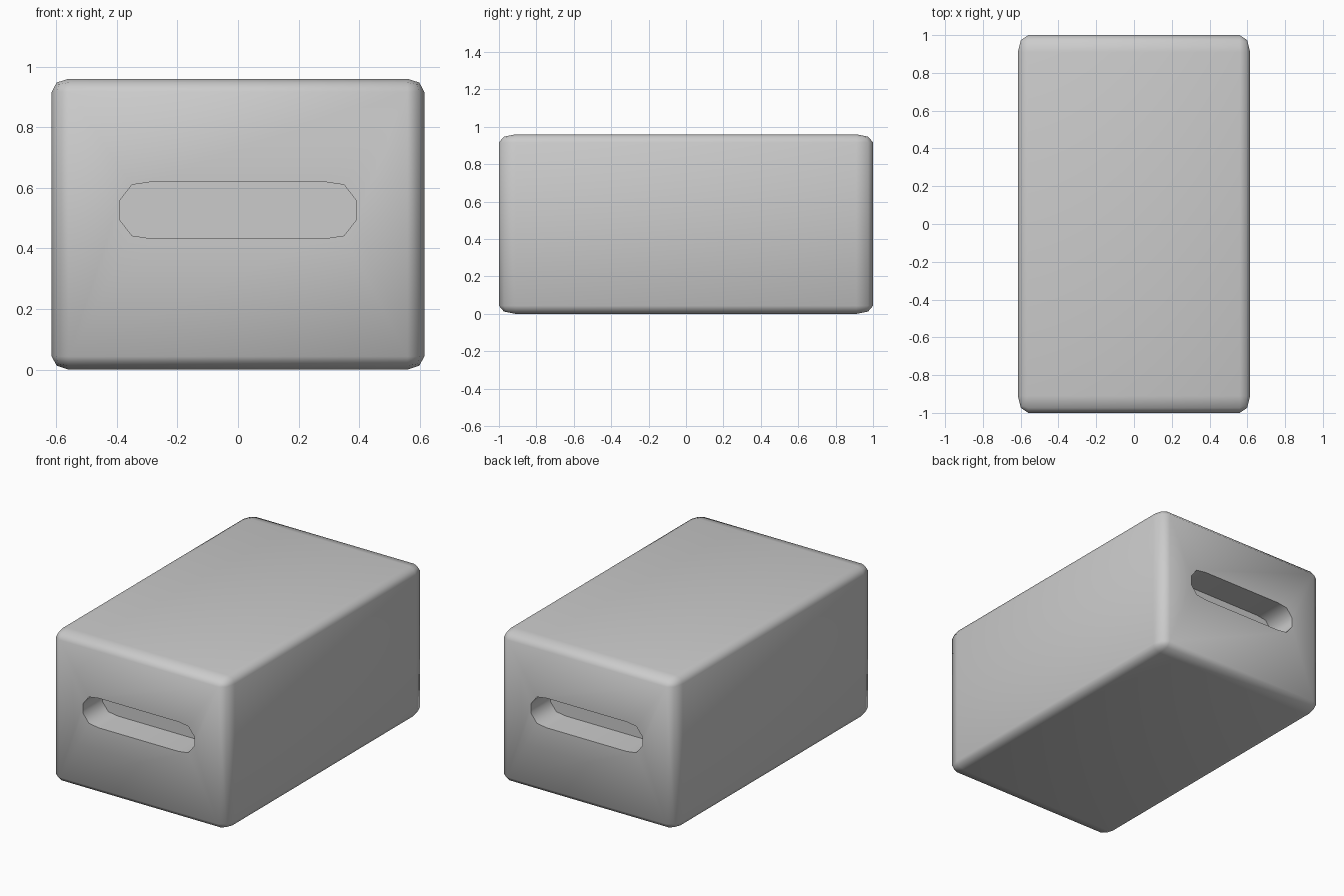
import bpy, bmesh, math
from mathutils import Vector

if "Cube" in bpy.data.objects:
    bpy.data.objects.remove(bpy.data.objects["Cube"])


def add_object(name, bm):
    bmesh.ops.recalc_face_normals(bm, faces=bm.faces[:])
    mesh = bpy.data.meshes.new(name)
    bm.to_mesh(mesh)
    bm.free()
    ob = bpy.data.objects.new(name, mesh)
    bpy.context.collection.objects.link(ob)
    return ob


# Box body: unit cube with a two-step bevel, then stretched to size
bm = bmesh.new()
bmesh.ops.create_cube(bm, size=1)
bmesh.ops.bevel(bm, geom=bm.edges[:], offset=0.045, segments=2,
                profile=0.5, affect='EDGES')
bmesh.ops.scale(bm, vec=(1.23, 2.0, 0.96), verts=bm.verts[:])
bmesh.ops.translate(bm, vec=(0, 0, 0.48), verts=bm.verts[:])
box = add_object("box_body", bm)

# Hand slot outline: one quarter, mirrored around
quarter = [(0.392, 0.03), (0.35, 0.084), (0.282, 0.094)]
half = quarter + [(-x, z) for x, z in reversed(quarter)]
outline = half + [(-x, -z) for x, z in half]

# Blind hand slots in both ends
DEPTH = 0.195
for side, label in ((-1, "front"), (1, "back")):
    bm = bmesh.new()
    face = bm.faces.new([bm.verts.new((x, side * (1 - DEPTH), 0.526 + z))
                         for x, z in outline])
    ext = bmesh.ops.extrude_face_region(bm, geom=[face], use_keep_orig=True)
    moved = [g for g in ext["geom"] if isinstance(g, bmesh.types.BMVert)]
    bmesh.ops.translate(bm, vec=Vector((0, side * (DEPTH + 0.1), 0)), verts=moved)
    cutter = add_object(label + "_slot_cutter", bm)
    cutter.hide_render = True
    mod = box.modifiers.new(label + "_slot", 'BOOLEAN')
    mod.operation = 'DIFFERENCE'
    mod.solver = 'EXACT'
    mod.object = cutter
    bpy.context.view_layer.objects.active = box
    bpy.ops.object.modifier_apply(modifier=mod.name)
    bpy.data.objects.remove(cutter)

# Smooth bevels, crisp slot rims
bpy.ops.object.select_all(action='DESELECT')
box.select_set(True)
bpy.context.view_layer.objects.active = box
bpy.ops.object.shade_smooth_by_angle(angle=math.radians(65))
